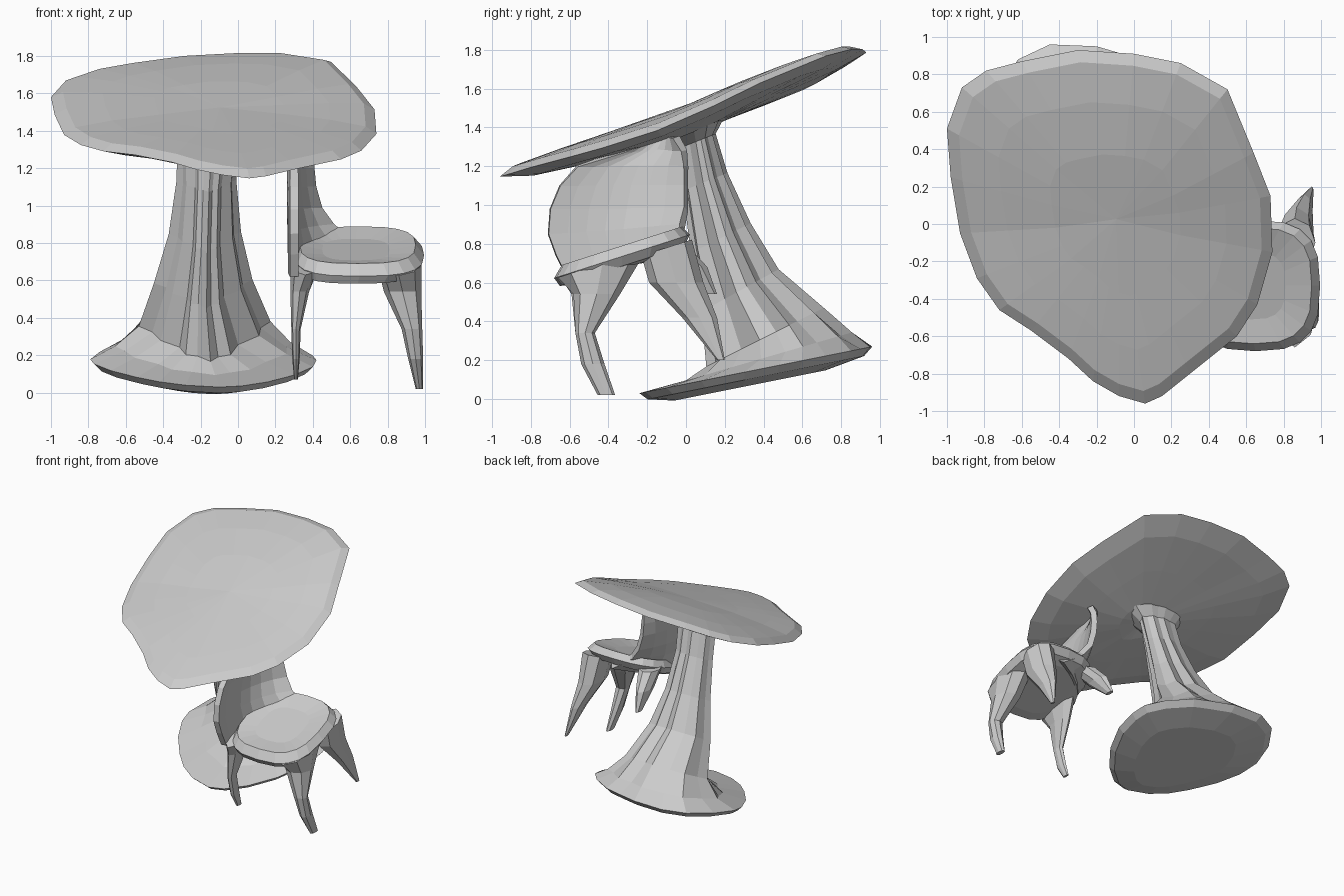
import bpy
import bmesh
from math import cos, sin, pi, copysign

cube = bpy.data.objects.get("Cube")
if cube:
    bpy.data.objects.remove(cube)

GREY = (0.6, 0.6, 0.6, 1)
grey = bpy.data.materials.new("light grey")
grey.use_nodes = True
grey.diffuse_color = GREY
grey.node_tree.nodes["Principled BSDF"].inputs["Base Color"].default_value = GREY


def make_object(name, bm):
    bmesh.ops.recalc_face_normals(bm, faces=bm.faces)
    mesh = bpy.data.meshes.new(name)
    bm.to_mesh(mesh)
    bm.free()
    mesh.materials.append(grey)
    obj = bpy.data.objects.new(name, mesh)
    bpy.context.collection.objects.link(obj)
    return obj


def loft(name, rings):
    """Skin a stack of closed point rings and cap both ends with fans."""
    bm = bmesh.new()
    loops = [[bm.verts.new(p) for p in ring] for ring in rings]
    n = len(loops[0])
    for low, high in zip(loops, loops[1:]):
        for i in range(n):
            j = (i + 1) % n
            bm.faces.new((low[i], low[j], high[j], high[i]))
    caps = [bm.faces.new(loops[0]), bm.faces.new(loops[-1])]
    bmesh.ops.poke(bm, faces=caps)
    return make_object(name, bm)


def ring(x, y, z, rx, ry, slope=0, n=8, power=1):
    """Ellipse tilted along y; power under 1 squares it."""
    pts = []
    for i in range(n):
        c, s = cos(2 * pi * i / n), sin(2 * pi * i / n)
        dx = copysign(abs(c) ** power, c) * rx
        dy = copysign(abs(s) ** power, s) * ry
        pts.append((x + dx, y + dy, z + slope * dy))
    return pts


# Tilted table top: irregular outline scaled into rim, dome and underside
OUTLINE = [(-1, .51), (-.92, .73), (-.79, .82), (-.6, .87), (-.3, .93), (0, .91),
           (.25, .86), (.5, .72), (.64, .38), (.73, .15), (.74, -.15), (.66, -.43),
           (.55, -.6), (.3, -.8), (.15, -.92), (.06, -.96), (-.08, -.92),
           (-.22, -.84), (-.35, -.72), (-.55, -.57), (-.72, -.46), (-.84, -.29),
           (-.93, -.05), (-.98, .25)]


def top_ring(scale, lift):
    pts = []
    for px, py in OUTLINE:
        x, y = -.08 + (px + .08) * scale, py * scale
        droop = .07 * ((x + .08) / .9) ** 2 * (1 - y * y)
        swell = .03 * max(0, 1 - ((y - .5) / .5) ** 2)
        twist = .05 * (x + .1) * (y + .5)
        pts.append((x, y, 1.16 + .34 * (y + .96) + lift - droop + swell + twist))
    return pts


loft("table_top", [top_ring(s, h) for s, h in
                   [(.2, -.13), (.5, -.105), (.82, -.065), (1, -.01),
                    (.93, .02), (.7, .025), (.4, .025)]])

# Pleated pedestal: lopsided foot outline, relative to its own middle
FOOT = [(.08, -.6), (-.1, -.55), (-.24, -.46), (-.36, -.34), (-.5, -.16),
        (-.59, .02), (-.61, .14), (-.56, .34), (-.44, .52), (-.27, .6),
        (-.02, .59), (.15, .54), (.3, .49), (.48, .36), (.58, .24), (.6, .12),
        (.58, -.06), (.48, -.28), (.34, -.46), (.2, -.57)]


def stem_ring(x, y, z, sx, sy, slope, fold, pinch):
    """Foot outline scaled, pleated by fold and narrowed in front by pinch."""
    pts = []
    for i, (px, py) in enumerate(FOOT):
        r = 1 + fold * (-1) ** i
        narrow = 1 - pinch * min(1, max(0, .5 - 1.6 * py))
        pts.append((x + px * sx * r * narrow, y + py * sy * r,
                    z + slope * py * sy * r))
    return pts


STEM = [(-.18, .33, .07, .6, .65, .2, 0, 0), (-.18, .36, .11, .93, .93, .2, 0, 0),
        (-.18, .36, .15, 1, 1, .2, 0, 0), (-.18, .43, .22, .78, .7, .29, .03, .1),
        (-.18, .41, .32, .6, .48, .5, .06, .35),
        (-.19, .28, .56, .45, .31, .55, .08, .45),
        (-.18, .18, .83, .33, .24, .5, .08, .45),
        (-.17, .1, 1.12, .27, .18, .4, .07, .35),
        (-.16, .06, 1.33, .27, .15, .4, .05, .2),
        (-.14, .05, 1.43, .45, .28, .34, 0, 0)]
loft("pedestal", [stem_ring(*r) for r in STEM])

# Chair seat: soft square slab with a sagging middle
SEAT = [(.64, -.33, .67, .24, .24), (.64, -.33, .685, .32, .32),
        (.65, -.33, .735, .345, .35), (.64, -.33, .79, .31, .31),
        (.63, -.33, .765, .18, .18)]
loft("chair_seat", [ring(*r, slope=.32, n=20, power=.7) for r in SEAT])

# Chair legs, each a tapering bent tube
LEGS = {
    "outer_front_leg": [(.86, -.43, .7, .12, .23, .32), (.88, -.46, .54, .1, .12),
                        (.93, -.52, .34, .055, .05), (.95, -.48, .18, .04, .06),
                        (.97, -.41, .02, .02, .045)],
    "inner_front_leg": [(.36, -.46, .69, .08, .19, .32), (.33, -.48, .54, .05, .11),
                        (.31, -.52, .34, .025, .05), (.31, -.48, .18, .02, .05),
                        (.31, -.43, .07, .01, .03)],
    "outer_back_leg": [(.86, -.1, .78, .11, .13, .32), (.87, -.05, .6, .09, .14),
                       (.91, .07, .42, .045, .09), (.95, .18, .2, .01, .02)],
    "inner_back_leg": [(.39, -.1, .8, .08, .1), (.36, .01, .68, .05, .1),
                       (.34, .12, .54, .015, .04)],
}
for name, sections in LEGS.items():
    loft(name, [ring(*s) for s in sections])

# Curved chair back: grid of rows (height, near edge, far edge), with a wing
# that sweeps along the far side of the seat
ROWS = [(.62, -.61, -.03), (.74, -.67, -.02), (.85, -.71, -.02), (.98, -.7, 0),
        (1.1, -.65, 0), (1.2, -.56, 0), (1.28, -.32, -.01), (1.35, -.18, -.05)]
COLS = 8
bm = bmesh.new()
grid = []
for z, y0, y1 in ROWS:
    row = []
    for i in range(COLS):
        t = i / (COLS - 1)
        wing = .12 + .9 * max(0, 1.2 - z) ** 2
        x = .27 + t ** 3 * wing + .03 * (1 - t) ** 3
        rise = .4 * t * max(0, .95 - z)
        row.append(bm.verts.new((x, y0 + (y1 - y0) * t, z + rise)))
    grid.append(row)
for low, high in zip(grid, grid[1:]):
    for i in range(COLS - 1):
        bm.faces.new((low[i], low[i + 1], high[i + 1], high[i]))
back = make_object("chair_back", bm)
thick = back.modifiers.new("thickness", "SOLIDIFY")
thick.thickness = .045
thick.offset = 0
